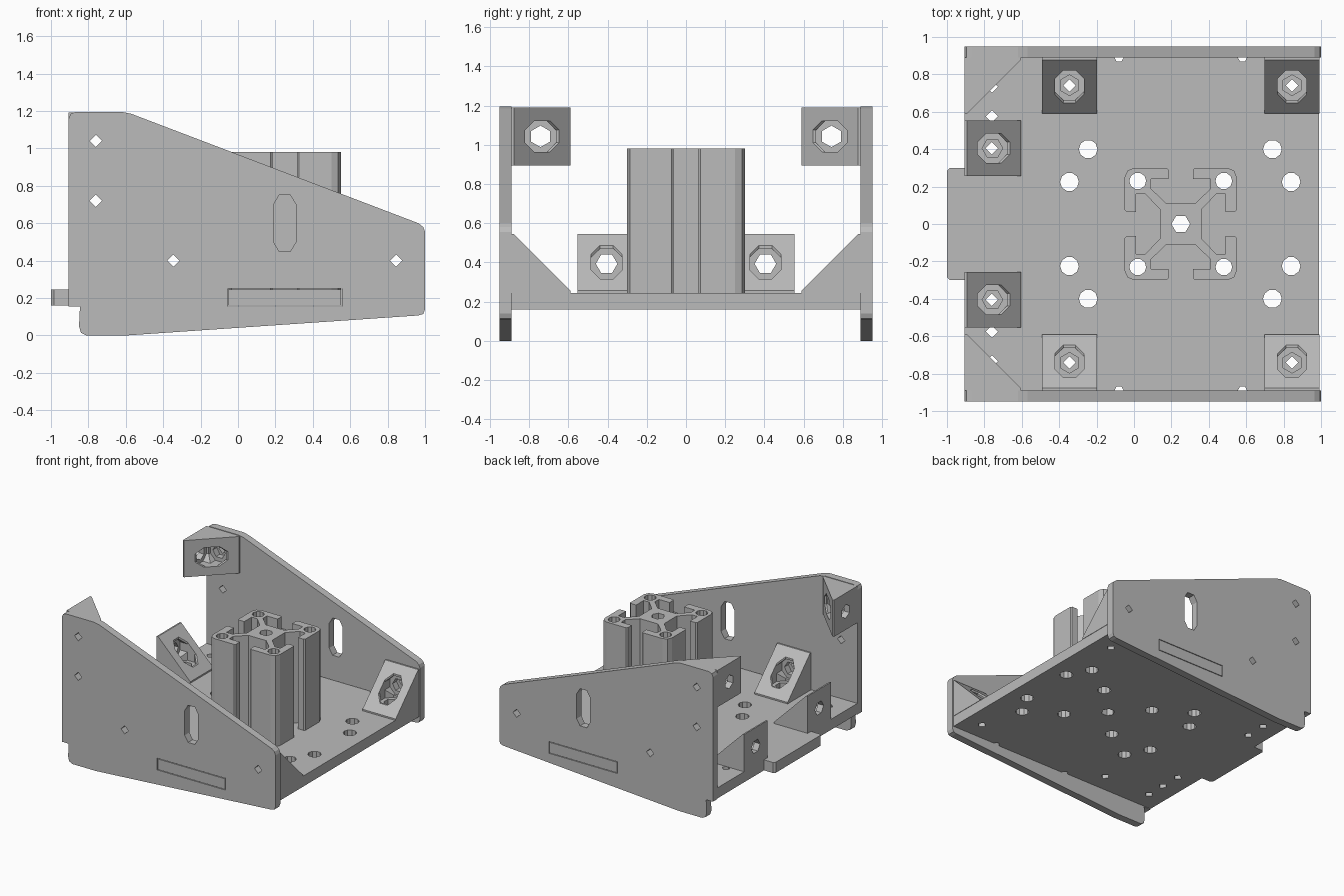
import bpy, bmesh, math
from mathutils import Matrix, Vector

if "Cube" in bpy.data.objects:
    bpy.data.objects.remove(bpy.data.objects["Cube"])

grey = bpy.data.materials.new("light grey metal")
grey.use_nodes = True
colour = (0.5, 0.5, 0.5, 1)
grey.diffuse_color = colour
grey.node_tree.nodes["Principled BSDF"].inputs["Base Color"].default_value = colour

# Axis frames: profile u, profile v, extrusion direction
FRAMES = {"x": ((0, 1, 0), (0, 0, 1), (1, 0, 0)),
          "y": ((1, 0, 0), (0, 0, 1), (0, 1, 0)),
          "z": ((1, 0, 0), (0, 1, 0), (0, 0, 1))}


def prism(name, points, axis, low, high):
    """Extrude a flat outline along an axis."""
    u, v, w = (Vector(d) for d in FRAMES[axis])
    bm = bmesh.new()
    base = bm.faces.new([bm.verts.new(u * p + v * q + w * low) for p, q in points])
    ext = bmesh.ops.extrude_face_region(bm, geom=[base])
    moved = [g for g in ext["geom"] if isinstance(g, bmesh.types.BMVert)]
    bmesh.ops.translate(bm, verts=moved, vec=w * (high - low))
    bmesh.ops.recalc_face_normals(bm, faces=bm.faces[:])
    mesh = bpy.data.meshes.new(name)
    bm.to_mesh(mesh)
    bm.free()
    mesh.materials.append(grey)
    obj = bpy.data.objects.new(name, mesh)
    bpy.context.collection.objects.link(obj)
    return obj


def ring(u, v, radius, sides, turn=0.0):
    angles = [turn + math.tau * i / sides for i in range(sides)]
    return [(u + radius * math.cos(a), v + radius * math.sin(a)) for a in angles]


def cut(obj, outlines, axis, low, high):
    """Cut each outline through the object and apply the result."""
    cutters = [prism("cutter", o, axis, low, high) for o in outlines]
    for c in cutters:
        c.hide_render = True
        mod = obj.modifiers.new("cut", "BOOLEAN")
        mod.operation, mod.solver, mod.object = "DIFFERENCE", "EXACT", c
    bpy.context.view_layer.update()
    graph = bpy.context.evaluated_depsgraph_get()
    mesh = bpy.data.meshes.new_from_object(obj.evaluated_get(graph))
    obj.modifiers.clear()
    obj.data = mesh
    for c in cutters:
        bpy.data.objects.remove(c)


FLOOR, TOP = 0.16, 0.245
INNER, OUTER, BACK = 0.89, 0.95, -0.905
CX = 0.25  # column centre

# Base plate with rear tongue and side tabs
half = [(0.99, 0), (0.99, INNER), (0.55, INNER), (0.55, OUTER), (-0.05, OUTER),
        (-0.05, INNER), (BACK, INNER), (BACK, 0.3), (-0.985, 0.3), (-1, 0.285)]
outline = half[1:] + [(x, -y) for x, y in reversed(half[1:])]
base = prism("base_plate", outline, "z", FLOOR, TOP)
holes = [ring(CX, 0, 0.05, 6)]
for s in (-1, 1):
    for x, y in ((-0.345, 0.225), (0.84, 0.225), (-0.245, 0.4), (0.74, 0.4),
                 (0.02, 0.23), (0.48, 0.23)):
        holes.append(ring(x, s * y, 0.05, 10))
    for x, y in ((-0.76, 0.405), (-0.76, 0.575), (-0.76, 0.735),
                 (-0.345, 0.74), (0.845, 0.74)):
        holes.append(ring(x, s * y, 0.033, 4))
    for x in (-0.08, 0.58):
        holes.append(ring(x, s * INNER, 0.025, 6))
cut(base, holes, "z", 0, 0.5)

# Tapered side plates
side = [(BACK, 0.155), (-0.845, 0.155), (-0.85, 0.05), (-0.84, 0.015), (-0.81, 0),
        (-0.6, 0), (0.965, 0.107), (0.99, 0.115), (1, 0.14), (1, 0.555),
        (0.99, 0.58), (0.965, 0.6), (-0.57, 1.185), (-0.62, 1.195),
        (-0.87, 1.195), (-0.895, 1.185), (BACK, 1.16)]
slot = [(0.19, 0.5), (0.22, 0.45), (0.28, 0.45), (0.31, 0.5),
        (0.31, 0.7), (0.28, 0.75), (0.22, 0.75), (0.19, 0.7)]
tab_slot = [(-0.055, 0.155), (0.555, 0.155), (0.555, 0.25), (-0.055, 0.25)]
bolts = [ring(x, z, 0.033, 4) for x, z in
         ((-0.76, 1.04), (-0.76, 0.72), (-0.345, 0.4), (0.845, 0.4))]
for s, name in ((-1, "right_side_plate"), (1, "left_side_plate")):
    low, high = sorted((s * INNER, s * OUTER))
    plate = prism(name, side, "y", low, high)
    cut(plate, [slot, tab_slot] + bolts, "y", low - 0.1, high + 0.1)

# Slotted column
quarter = [(0.112, 0.08), (0.19, 0.16), (0.24, 0.16), (0.24, 0.065), (0.29, 0.065),
           (0.3, 0.075), (0.3, 0.25), (0.285, 0.285), (0.25, 0.3), (0.075, 0.3),
           (0.065, 0.29), (0.065, 0.24), (0.16, 0.24), (0.16, 0.19), (0.08, 0.112)]
section = []
for _ in range(4):
    section += [(CX + x, y) for x, y in quarter]
    quarter = [(-y, x) for x, y in quarter]
column = prism("slotted_column", section, "z", TOP, 0.98)
bores = [ring(CX, 0, 0.05, 6)]
bores += [ring(CX + sx * 0.23, sy * 0.23, 0.045, 10) for sx in (-1, 1) for sy in (-1, 1)]
cut(column, bores, "z", 0, 1.2)

# Wedge bracket with two crossing bolt pockets
LEG, WALL, MID = 0.3, 0.05, 0.148
wedge = prism("bracket", [(0, 0), (LEG, 0), (LEG, 0.012), (0.012, LEG), (0, LEG)],
              "y", -MID, MID)
cut(wedge, [ring(MID, 0, 0.085, 8, math.pi / 8)], "z", WALL, 0.5)
cut(wedge, [ring(0, MID, 0.085, 8, math.pi / 8)], "x", WALL, 0.5)
cut(wedge, [ring(MID, 0, 0.055, 6)], "z", -0.1, 0.1)
cut(wedge, [ring(0, MID, 0.055, 6)], "x", -0.1, 0.1)
bracket_mesh = wedge.data
bpy.data.objects.remove(wedge)


def place_bracket(name, origin, a, b):
    """Put a bracket with its legs along directions a and b."""
    a, b = Vector(a), Vector(b)
    obj = bpy.data.objects.new(name, bracket_mesh)
    obj.matrix_world = (Matrix.Translation(origin)
                        @ Matrix((a, b.cross(a), b)).transposed().to_4x4())
    bpy.context.collection.objects.link(obj)


up, forward = (0, 0, 1), (1, 0, 0)
for s, hand in ((-1, "right"), (1, "left")):
    inward = (0, -s, 0)
    for x, where in ((-0.345, "rear"), (0.845, "front")):
        place_bracket(f"{hand}_{where}_floor_bracket", (x, s * INNER, TOP), inward, up)
    place_bracket(f"{hand}_back_edge_bracket", (BACK, s * 0.405, TOP), forward, up)
    place_bracket(f"{hand}_top_bracket", (BACK, s * INNER, 1.043), forward, inward)
